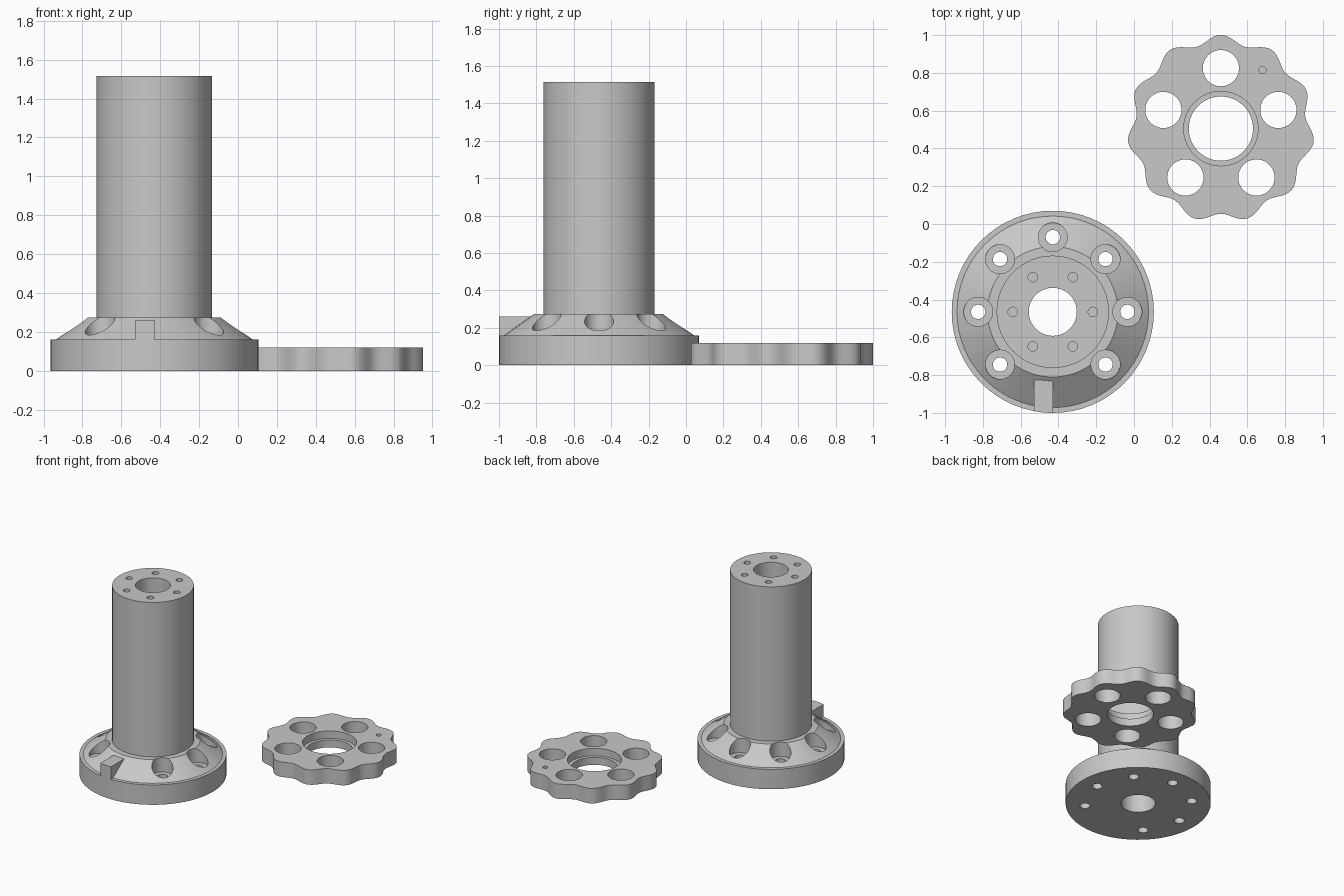
import bpy, bmesh, math
from math import sin, cos, pi, tau, radians

if "Cube" in bpy.data.objects:
    bpy.data.objects.remove(bpy.data.objects["Cube"])

grey = bpy.data.materials.new("light grey")
grey.diffuse_color = (0.58, 0.58, 0.58, 1)
grey.use_nodes = True
grey.node_tree.nodes["Principled BSDF"].inputs["Base Color"].default_value = grey.diffuse_color

BASE = (-0.43, -0.465)    # axis of the flanged column
WHEEL = (0.46, 0.505)     # axis of the scalloped wheel


def solid(bm, loops, ring=False):
    """Skin a stack of point loops; cap the ends, or close into a ring."""
    rows = [[bm.verts.new(p) for p in loop] for loop in loops]
    n = len(rows[0])
    pairs = list(zip(rows, rows[1:])) + ([(rows[-1], rows[0])] if ring else [])
    for a, b in pairs:
        for i in range(n):
            j = (i + 1) % n
            bm.faces.new((a[i], a[j], b[j], b[i]))
    if not ring:
        bm.faces.new(rows[0][::-1])
        bm.faces.new(rows[-1])


def turned(bm, centre, profile, n=64, ring=False):
    """Turn an (r, z) profile about a vertical axis."""
    cx, cy = centre
    solid(bm, [[(cx + r * cos(tau * i / n), cy + r * sin(tau * i / n), z)
                for i in range(n)] for r, z in profile], ring)


def polar(centre, r, degrees):
    a = radians(degrees)
    return centre[0] + r * cos(a), centre[1] + r * sin(a)


def finish(bm, name):
    bmesh.ops.recalc_face_normals(bm, faces=bm.faces)
    mesh = bpy.data.meshes.new(name)
    bm.to_mesh(mesh)
    bm.free()
    mesh.materials.append(grey)
    ob = bpy.data.objects.new(name, mesh)
    bpy.context.collection.objects.link(ob)
    return ob


def select(ob):
    bpy.ops.object.select_all(action='DESELECT')
    ob.select_set(True)
    bpy.context.view_layer.objects.active = ob


def cut(ob, cutter):
    select(ob)
    mod = ob.modifiers.new("holes", 'BOOLEAN')
    mod.operation = 'DIFFERENCE'
    mod.solver = 'EXACT'
    mod.object = cutter
    bpy.ops.object.modifier_apply(modifier=mod.name)
    bpy.data.objects.remove(cutter)
    bpy.ops.object.shade_smooth_by_angle(angle=radians(30))


# Flanged column with a central bore
bm = bmesh.new()
turned(bm, BASE, [(0.127, 0), (0.535, 0), (0.535, 0.16), (0.507, 0.16),
                  (0.345, 0.275), (0.2975, 0.275), (0.2975, 1.515),
                  (0.127, 1.515)], ring=True)
column = finish(bm, "flanged_column")

# Counterbored bolt holes in the flange, tapped holes in the column top
bm = bmesh.new()
for k in range(8):
    if k != 6:
        turned(bm, polar(BASE, 0.395, 45 * k),
               [(0.038, -0.1), (0.038, 0.16), (0.077, 0.16), (0.077, 0.4)], 32)
for k in range(6):
    turned(bm, polar(BASE, 0.212, 60 * k), [(0.025, 1.3), (0.025, 1.6)], 20)
cut(column, finish(bm, "column_hole_cutter"))

# Locating key on the flange, flush with its rim
outline = [(BASE[0], BASE[1] - 0.36), (BASE[0] - 0.1, BASE[1] - 0.36)]
for i in range(5):
    x = -0.1 + 0.025 * i
    outline.append((BASE[0] + x, BASE[1] - math.sqrt(0.535 ** 2 - x * x)))
bm = bmesh.new()
solid(bm, [[(x, y, z) for x, y in outline] for z in (0.16, 0.26)])
key = finish(bm, "locating_key")
select(key)
bpy.ops.object.shade_smooth_by_angle(angle=radians(30))

# Scalloped wheel with eleven lobes
bm = bmesh.new()
N = 11 * 14
rim = []
for i in range(N):
    a = tau * i / N
    r = 0.4735 + 0.0225 * cos(11 * a)
    rim.append((WHEEL[0] + r * cos(a + pi / 2), WHEEL[1] + r * sin(a + pi / 2)))
solid(bm, [[(x, y, z) for x, y in rim] for z in (0, 0.12)])
wheel = finish(bm, "scalloped_wheel")

# Stepped centre opening, five lightening holes and a small index hole
bm = bmesh.new()
turned(bm, WHEEL, [(0.17, -0.1), (0.17, 0.06), (0.197, 0.06), (0.197, 0.2)])
for k in range(5):
    turned(bm, polar(WHEEL, 0.32, 90 + 72 * k), [(0.096, -0.1), (0.096, 0.2)], 40)
turned(bm, (0.68, 0.815), [(0.019, 0.06), (0.019, 0.2)], 16)
cut(wheel, finish(bm, "wheel_hole_cutter"))
